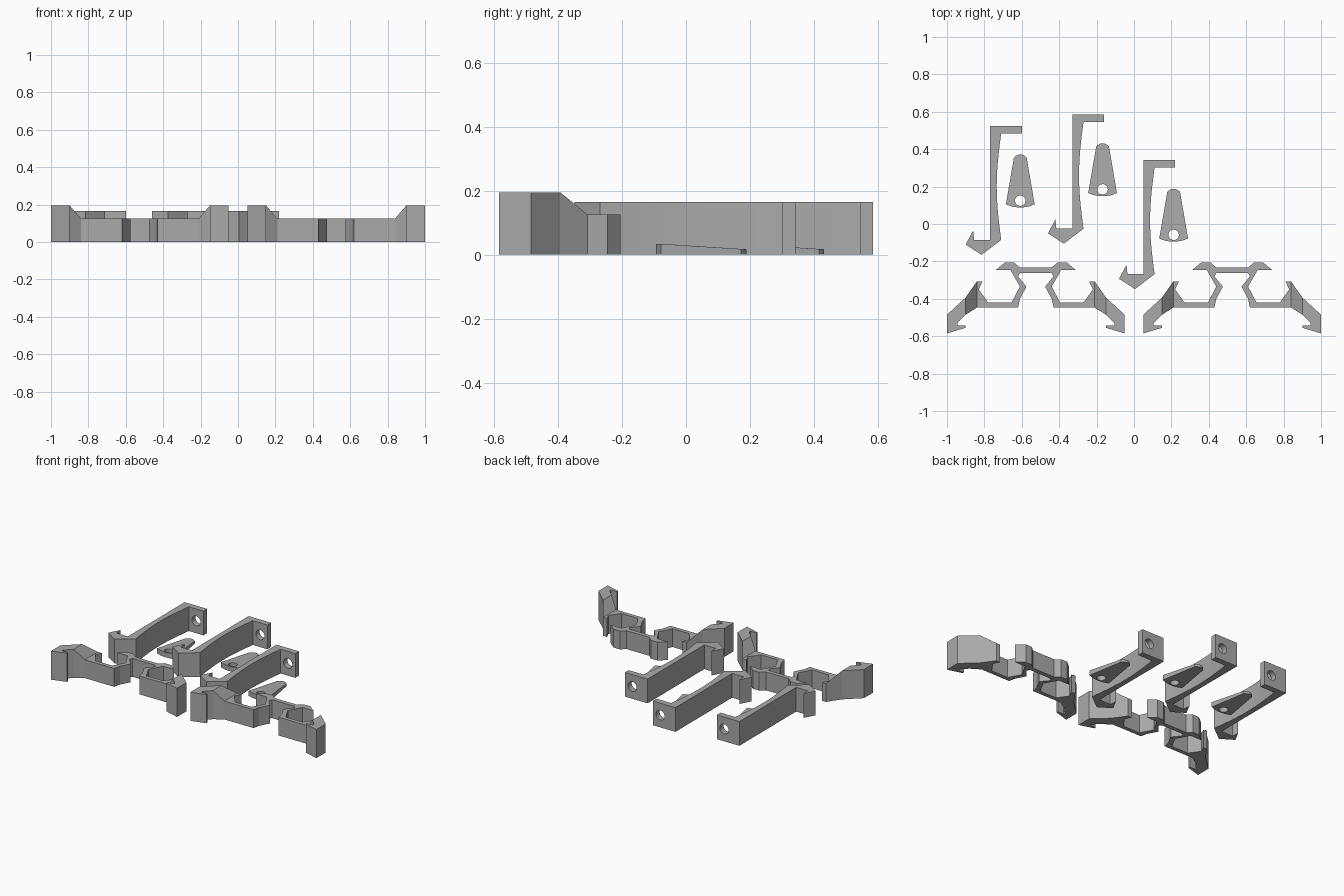
import bpy, bmesh, math
from mathutils import Matrix

cube = bpy.data.objects.get("Cube")
if cube:
    bpy.data.objects.remove(cube, do_unlink=True)

grey = bpy.data.materials.new("plain grey")
grey.use_nodes = True
colour = (0.4, 0.4, 0.4, 1)
grey.diffuse_color = colour
grey.node_tree.nodes["Principled BSDF"].inputs["Base Color"].default_value = colour


def add_object(name, bm, location=(0, 0, 0)):
    mesh = bpy.data.meshes.new(name)
    bm.to_mesh(mesh)
    bm.free()
    mesh.materials.append(grey)
    obj = bpy.data.objects.new(name, mesh)
    obj.location = location
    bpy.context.collection.objects.link(obj)
    return obj


def solid(outlines, height):
    """Join flat outlines, extrude them, and set the top by height(x, y)."""
    bm = bmesh.new()
    for outline in outlines:
        bm.faces.new([bm.verts.new((x, y, 0)) for x, y in outline])
    bmesh.ops.remove_doubles(bm, verts=bm.verts, dist=0.0005)
    base = list(bm.faces)
    top = bmesh.ops.extrude_face_region(bm, geom=base, use_keep_orig=True)["geom"]
    for v in top:
        if isinstance(v, bmesh.types.BMVert):
            v.co.z = height(v.co.x, v.co.y)
    bmesh.ops.recalc_face_normals(bm, faces=bm.faces)
    return bm


def drill(obj, centre, radius, axis):
    """Cut a round hole through a part."""
    bm = bmesh.new()
    bmesh.ops.create_cone(bm, cap_ends=True, segments=24, radius1=radius,
                          radius2=radius, depth=0.3)
    if axis == "y":
        bm.transform(Matrix.Rotation(math.pi / 2, 4, "X"))
    cutter = add_object("hole_cutter", bm, obj.location)
    cutter.data.transform(Matrix.Translation(centre))
    cutter.hide_render = True
    mod = obj.modifiers.new("hole", "BOOLEAN")
    mod.operation, mod.solver, mod.object = "DIFFERENCE", "EXACT", cutter
    bpy.context.view_layer.update()
    bpy.context.view_layer.objects.active = obj
    bpy.ops.object.modifier_apply(modifier=mod.name)
    bpy.data.objects.remove(cutter, do_unlink=True)


def shade(obj):
    bpy.ops.object.select_all(action="DESELECT")
    obj.select_set(True)
    bpy.context.view_layer.objects.active = obj
    bpy.ops.object.shade_smooth_by_angle(angle=math.radians(25))


# Double clips: a flat body with hexagonal pockets and raised hooked arms
half_body = [(0.085, -0.233), (0.117, -0.205), (0.165, -0.205), (0.215, -0.247),
             (0.135, -0.247), (0.085, -0.335), (0.13, -0.42), (0.255, -0.42),
             (0.305, -0.35), (0.285, -0.307), (0.315, -0.307), (0.315, -0.447),
             (0.095, -0.447), (0.085, -0.4), (0.05, -0.335), (0.095, -0.28),
             (0.085, -0.262)]
ramp = [(0.315, -0.307), (0.375, -0.393), (0.375, -0.485), (0.315, -0.447)]
hook = [(0.375, -0.393), (0.475, -0.485), (0.475, -0.585), (0.375, -0.555),
        (0.375, -0.543), (0.42, -0.543), (0.42, -0.53), (0.375, -0.485)]


def flip(points):
    return [(-x, y) for x, y in reversed(points)]


def clip_height(x, y):
    rise = (abs(x) - 0.315) / 0.06
    return 0.125 + 0.07 * min(max(rise, 0), 1)


clip_outlines = [half_body + flip(half_body), ramp, flip(ramp), hook, flip(hook)]
for side, x in (("right", -0.525), ("left", 0.525)):
    add_object(side + "_double_clip", solid(clip_outlines, clip_height), (x, 0, 0))

# Latch outline: drilled foot, waisted arm, barbed end
waist = [(0.06 - 0.024 * math.sin(math.pi * i / 14), -0.04 - 0.57 * i / 14)
         for i in range(15)]
latch_outline = ([(0, 0), (0.17, 0), (0.17, -0.04)] + waist +
                 [(-0.045, -0.69), (-0.13, -0.635), (-0.09, -0.56),
                  (-0.085, -0.61), (0, -0.61)])


# Wedge pad outline: tapered, with slightly rounded ends
def arc(width, y, bulge):
    return [(width * t, y + bulge * (1 - t * t)) for t in (-1, -0.6, -0.2, 0.2, 0.6, 1)]


pad_outline = arc(0.077, -0.435, -0.017) + arc(0.034, -0.185, 0.017)[::-1]


def pad_height(x, y):
    return 0.034 - 0.017 * min(max((y + 0.435) / 0.265, 0), 1)


for name, x, y in (("right", -0.77, 0.525), ("middle", -0.33, 0.585),
                   ("left", 0.05, 0.342)):
    latch = add_object(name + "_latch", solid([latch_outline], lambda x, y: 0.165),
                       (x, y, 0))
    drill(latch, (0.115, 0, 0.083), 0.033, "y")
    shade(latch)
    pad = add_object(name + "_wedge_pad", solid([pad_outline], pad_height),
                     (x + 0.162, y + 0.015, 0))
    drill(pad, (0, -0.415, 0), 0.028, "z")
    shade(pad)
